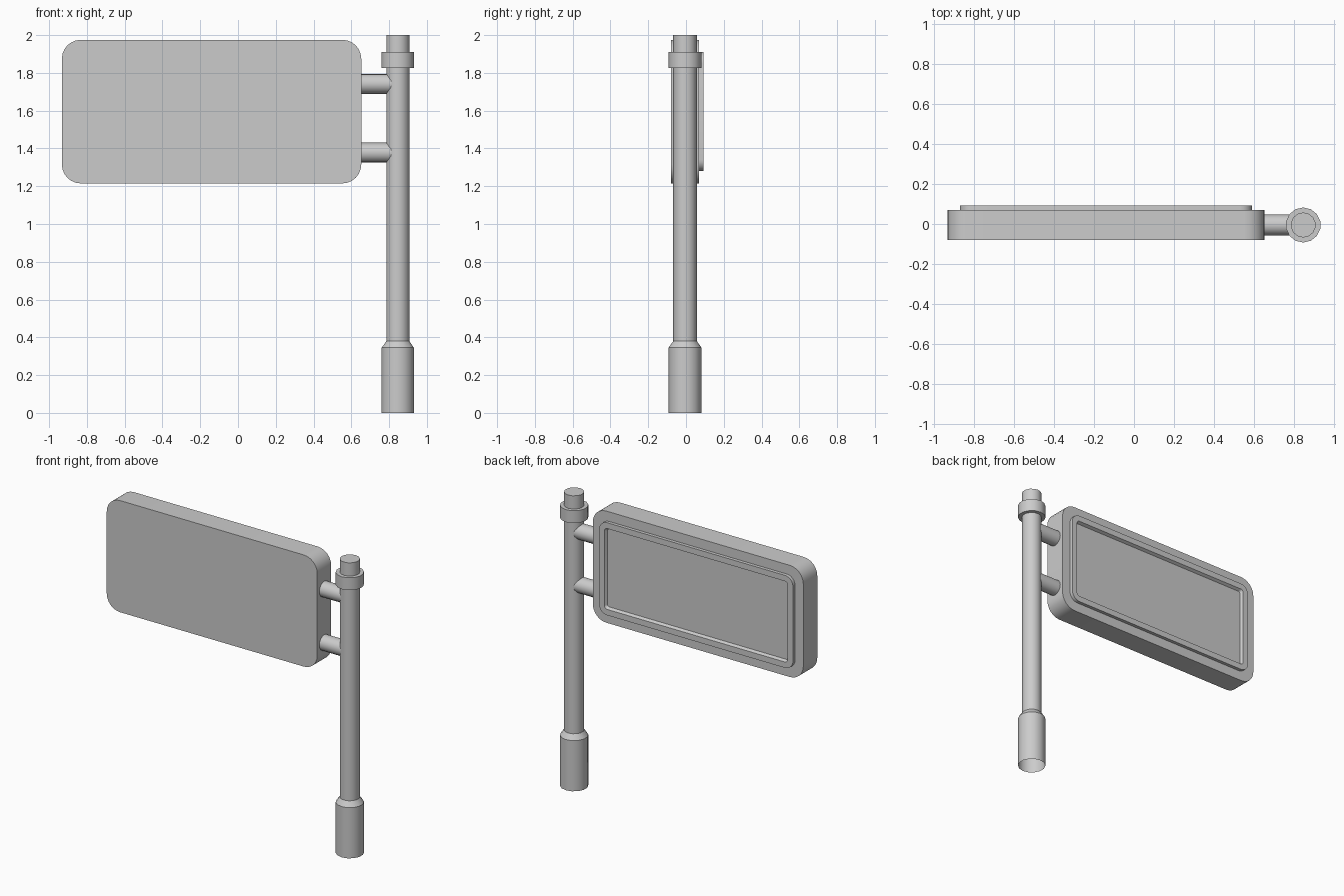
import bpy, bmesh, math
from mathutils import Matrix, Vector

cube = bpy.data.objects.get("Cube")
if cube:
    bpy.data.objects.remove(cube, do_unlink=True)

grey = bpy.data.materials.new("plain_grey")
grey.use_nodes = True
COLOR = (0.6, 0.6, 0.6, 1)
grey.diffuse_color = COLOR
grey.node_tree.nodes["Principled BSDF"].inputs["Base Color"].default_value = COLOR

POLE_X, POLE_Y = 0.846, -0.005
SIGN_X, SIGN_Z = -0.14, 1.595


def finish(name, bm):
    """Turn a bmesh into a named object with smooth curves and sharp edges."""
    bmesh.ops.recalc_face_normals(bm, faces=bm.faces)
    mesh = bpy.data.meshes.new(name)
    bm.to_mesh(mesh)
    bm.free()
    mesh.materials.append(grey)
    obj = bpy.data.objects.new(name, mesh)
    bpy.context.collection.objects.link(obj)
    bpy.ops.object.select_all(action='DESELECT')
    obj.select_set(True)
    bpy.context.view_layer.objects.active = obj
    bpy.ops.object.shade_smooth_by_angle(angle=math.radians(32))
    return obj


def lathe(name, profile, sides):
    """Revolve (radius, height) points around the pole axis."""
    bm = bmesh.new()
    verts = [bm.verts.new((POLE_X, POLE_Y + r, z)) for r, z in profile]
    edges = [bm.edges.new(pair) for pair in zip(verts, verts[1:])]
    bmesh.ops.spin(bm, geom=verts + edges, cent=(POLE_X, POLE_Y, 0),
                   axis=(0, 0, 1), angle=math.tau, steps=sides)
    bmesh.ops.remove_doubles(bm, verts=bm.verts, dist=0.0005)
    return finish(name, bm)


def rounded_loop(bm, width, height, radius, y, steps=6):
    """Ring of vertices along a rounded rectangle facing along y."""
    ring = []
    for corner, (sx, sz) in enumerate(((1, 1), (-1, 1), (-1, -1), (1, -1))):
        cx = SIGN_X + sx * (width / 2 - radius)
        cz = SIGN_Z + sz * (height / 2 - radius)
        for i in range(steps + 1):
            a = (corner + i / steps) * math.pi / 2
            ring.append(bm.verts.new((cx + radius * math.cos(a), y,
                                      cz + radius * math.sin(a))))
    return ring


def loft(name, sections):
    """Join rounded rectangles (width, height, radius, y) and cap both ends."""
    bm = bmesh.new()
    rings = [rounded_loop(bm, *s) for s in sections]
    for a, b in zip(rings, rings[1:]):
        for i in range(len(a)):
            j = (i + 1) % len(a)
            bm.faces.new((a[i], a[j], b[j], b[i]))
    bm.faces.new(rings[0])
    bm.faces.new(rings[-1])
    return finish(name, bm)


# Post with a thick foot, a collar and an open underside
THICK, THIN = 0.0875, 0.0625
lathe("post", [(THICK, 0), (THICK, 0.345), (THIN, 0.38), (THIN, 2), (0, 2)], 14)
lathe("collar", [(THIN, 1.825), (THICK, 1.825), (THICK, 1.91), (THIN, 1.91)], 14)

# Sign box
loft("sign_box", [(1.585, 0.76, 0.1, -0.08), (1.585, 0.76, 0.1, 0.07)])

# Raised rear frame with a recessed panel
loft("rear_frame", [(1.46, 0.63, 0.06, 0.06), (1.46, 0.63, 0.06, 0.0925),
                    (1.38, 0.55, 0.02, 0.0925), (1.36, 0.53, 0.015, 0.073)])

# Two arms joining the box to the post
for name, z in (("upper_arm", 1.742), ("lower_arm", 1.378)):
    start, end = 0.63, POLE_X
    bm = bmesh.new()
    place = (Matrix.Translation(Vector(((start + end) / 2, POLE_Y, z)))
             @ Matrix.Rotation(math.pi / 2, 4, 'Y'))
    bmesh.ops.create_cone(bm, cap_ends=True, segments=16, radius1=0.0525,
                          radius2=0.0525, depth=end - start, matrix=place)
    finish(name, bm)
